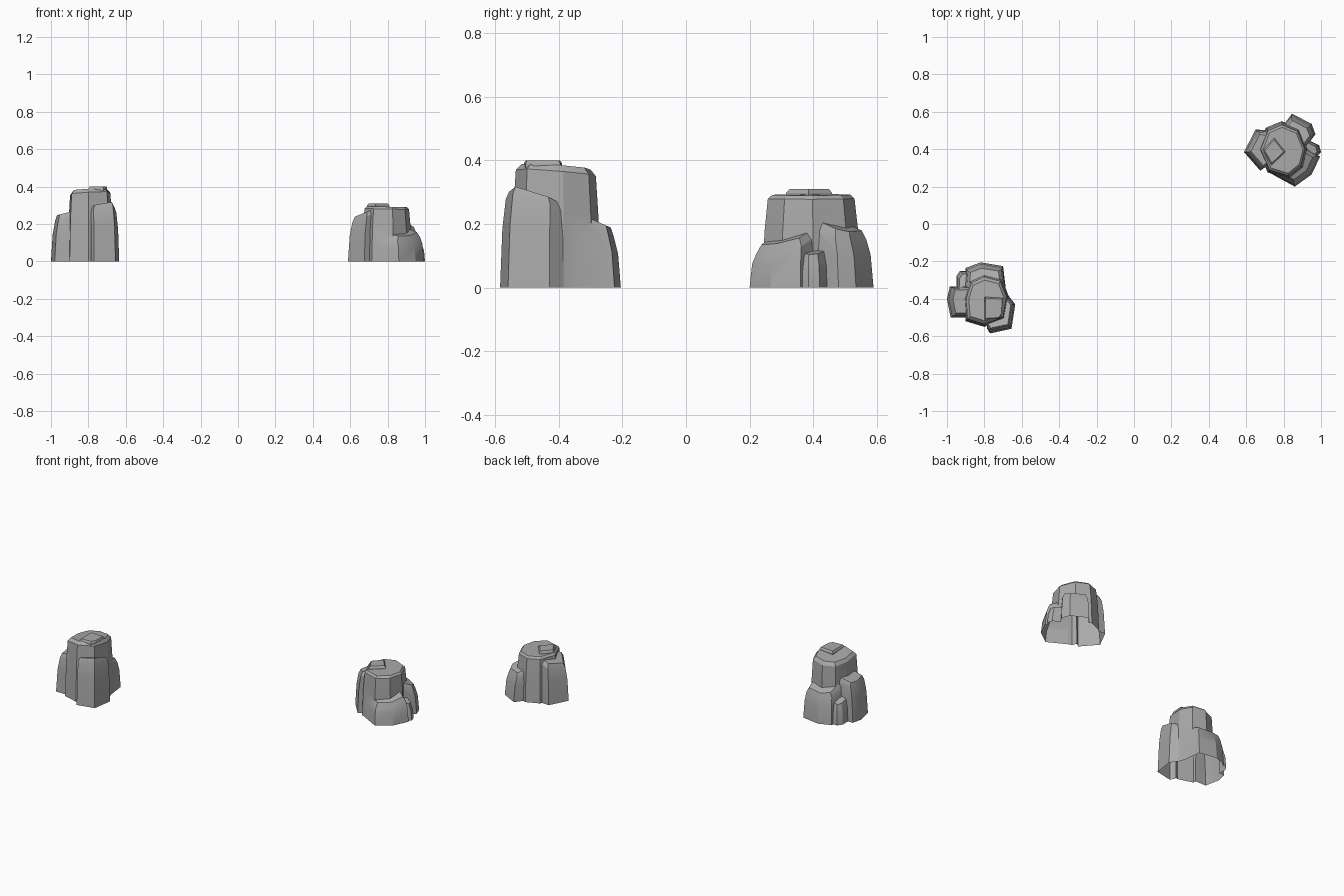
import bpy, bmesh, math
from mathutils import Vector

if "Cube" in bpy.data.objects:
    bpy.data.objects.remove(bpy.data.objects["Cube"])

stone = bpy.data.materials.new("grey_stone")
stone.use_nodes = True
GREY = (0.4, 0.4, 0.4, 1)
stone.diffuse_color = GREY
stone.node_tree.nodes["Principled BSDF"].inputs["Base Color"].default_value = GREY


def column(name, centre, outline, height, tilt=(0, 0), taper=0.89, inset=0.84, chamfer=0.025):
    """Faceted stone column that leans toward centre, with a tilted, chamfered top."""
    centre = Vector(centre)
    pts = [Vector(p) for p in outline]
    if sum(a.cross(b) for a, b in zip(pts, pts[1:] + pts[:1])) < 0:
        pts.reverse()
    mid = sum(pts, Vector((0, 0))) / len(pts)
    tilt = Vector(tilt)

    def top(p):
        return height + tilt.dot(p - mid)

    waist = [centre + (p - centre) * (1 - (1 - taper) * 0.4) for p in pts]
    shoulder = [centre + (p - centre) * taper for p in pts]
    smid = sum(shoulder, Vector((0, 0))) / len(pts)
    crown = [smid + (p - smid) * inset for p in shoulder]
    bm = bmesh.new()
    rings = [[bm.verts.new((p.x, p.y, 0)) for p in pts],
             [bm.verts.new((p.x, p.y, top(p) * 0.6)) for p in waist],
             [bm.verts.new((p.x, p.y, top(p) - chamfer)) for p in shoulder],
             [bm.verts.new((p.x, p.y, top(p))) for p in crown]]
    n = len(pts)
    for lo, hi in zip(rings, rings[1:]):
        for i in range(n):
            j = (i + 1) % n
            bm.faces.new((lo[i], lo[j], hi[j], hi[i]))
    bm.faces.new(rings[-1])
    bm.faces.new(rings[0][::-1])
    mesh = bpy.data.meshes.new(name)
    bm.to_mesh(mesh)
    bm.free()
    mesh.materials.append(stone)
    obj = bpy.data.objects.new(name, mesh)
    bpy.context.scene.collection.objects.link(obj)
    return obj


def fuse(core, lobes):
    """Union the lobes into the core, open the underside and shade it."""
    for lobe in lobes:
        mod = core.modifiers.new(lobe.name, "BOOLEAN")
        mod.operation, mod.solver, mod.object = "UNION", "EXACT", lobe
    bpy.context.view_layer.update()
    deps = bpy.context.evaluated_depsgraph_get()
    mesh = bpy.data.meshes.new_from_object(core.evaluated_get(deps))
    core.modifiers.clear()
    core.data = mesh
    for lobe in lobes:
        bpy.data.objects.remove(lobe)
    bm = bmesh.new()
    bm.from_mesh(mesh)
    under = [f for f in bm.faces if all(v.co.z < 0.0005 for v in f.verts)]
    bmesh.ops.delete(bm, geom=under, context="FACES")
    bm.to_mesh(mesh)
    bm.free()
    mesh.shade_smooth()
    mesh.set_sharp_from_angle(angle=math.radians(25))


# Tall rock
c = (-0.79, -0.405)
tall = column("tall_rock", c, [(-.91, -.40), (-.88, -.305), (-.80, -.27), (-.705, -.295),
              (-.67, -.385), (-.69, -.51), (-.80, -.55), (-.90, -.52)],
              0.38, (0.06, -0.08), 0.9, 0.86, 0.02)
fuse(tall, [
    column("back_lobe", c, [(-.91, -.35), (-.90, -.235), (-.82, -.205), (-.70, -.225), (-.685, -.35)],
           0.205, (0, -0.45)),
    column("small_lobe", c, [(-.95, -.28), (-.93, -.25), (-.86, -.25), (-.86, -.36), (-.95, -.36)],
           0.14, (0.3, -0.3), 0.93),
    column("side_lobe", c, [(-1, -.40), (-.985, -.335), (-.86, -.33), (-.86, -.50), (-.98, -.50)],
           0.255, (0.25, 0)),
    column("front_lobe", c, [(-.785, -.56), (-.77, -.585), (-.655, -.56), (-.635, -.43),
           (-.67, -.385), (-.78, -.40)], 0.29, (0.25, -0.35), 0.9, 0.88),
    column("cap", c, [(-.80, -.39), (-.70, -.395), (-.705, -.48), (-.72, -.505), (-.80, -.51)],
           0.40, (0, 0), 1, 0.9, 0.01),
])

# Low rock
c = (0.80, 0.385)
low = column("low_rock", c, [(.66, .40), (.705, .515), (.79, .55), (.885, .51),
             (.93, .40), (.905, .30), (.83, .24), (.715, .275)],
             0.292, (-0.02, 0), 0.88, 0.9, 0.012)
fuse(low, [
    column("side_lobe", c, [(.588, .385), (.675, .285), (.78, .36), (.75, .50), (.65, .505)],
           0.265, (0.4, 0)),
    column("back_lobe", c, [(.80, .53), (.845, .59), (.95, .535), (.97, .48), (.91, .40), (.82, .42)],
           0.19, (-0.2, -0.3)),
    column("small_lobe", c, [(.92, .455), (.99, .42), (1, .385), (.96, .34), (.88, .38)],
           0.11, (-0.2, 0), 0.93),
    column("front_lobe", c, [(.995, .36), (.95, .265), (.86, .2), (.74, .265), (.78, .40), (.90, .42)],
           0.16, (-0.2, 0.35)),
    column("cap", c, [(.69, .395), (.735, .315), (.81, .385), (.75, .46)], 0.31, (0, 0), 1, 0.85, 0.012),
])
